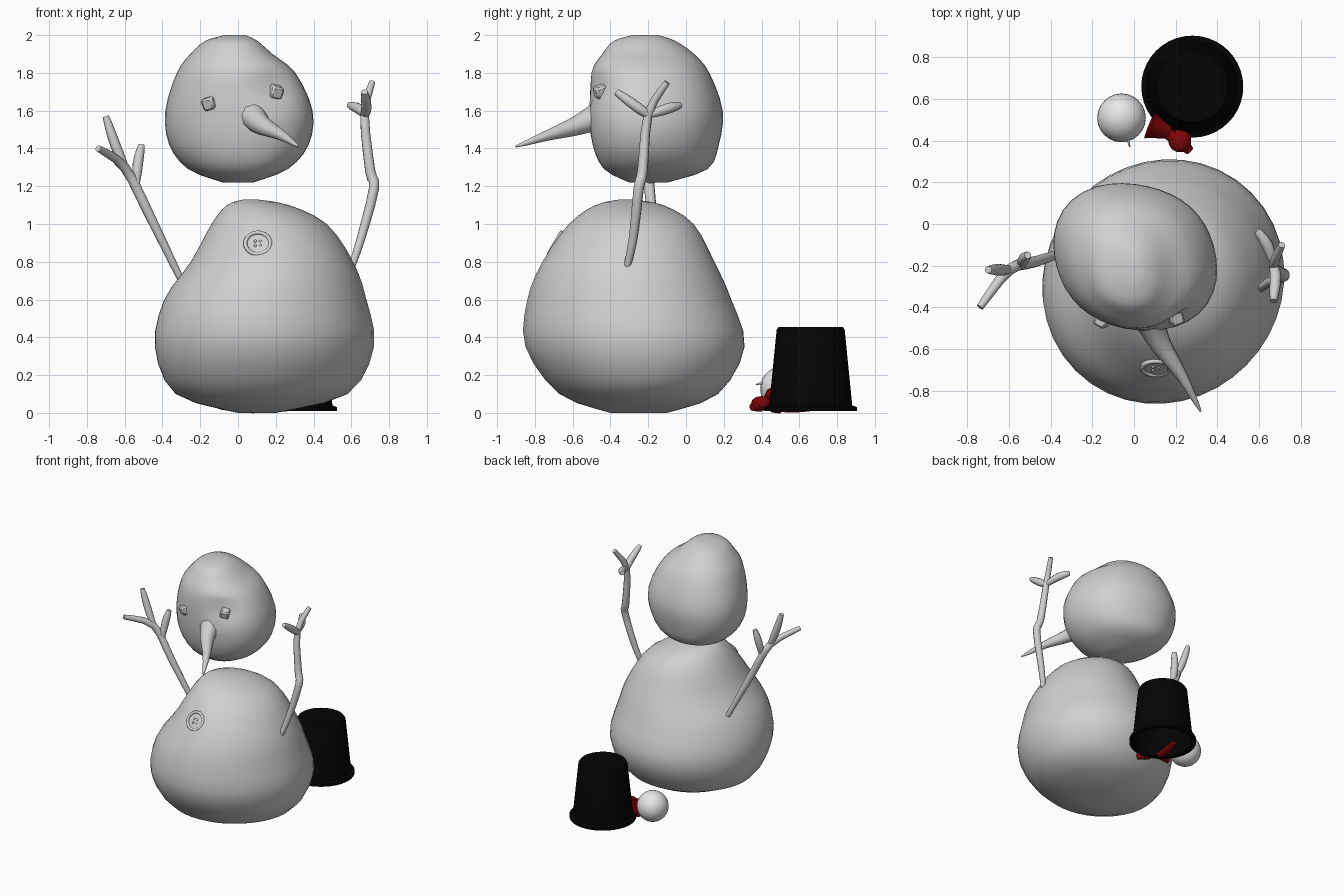
import bpy
import bmesh
from math import sin, cos, tau, exp
from mathutils import Vector

if "Cube" in bpy.data.objects:
    bpy.data.objects.remove(bpy.data.objects["Cube"])


def material(name, red, green, blue):
    mat = bpy.data.materials.new(name)
    mat.use_nodes = True
    colour = (red, green, blue, 1)
    mat.diffuse_color = colour
    mat.node_tree.nodes["Principled BSDF"].inputs["Base Color"].default_value = colour
    return mat


SNOW = material("snow grey", 0.63, 0.63, 0.63)
WHITE = material("white", 0.8, 0.8, 0.8)
BLACK = material("black", 0.001, 0.001, 0.001)
RED = material("red", 0.22, 0.001, 0.002)


def finish(obj, name, mat, angle):
    obj.name = name
    obj.data.materials.append(mat)
    bpy.ops.object.select_all(action="DESELECT")
    obj.select_set(True)
    bpy.context.view_layer.objects.active = obj
    bpy.ops.object.shade_smooth_by_angle(angle=angle)


def skin(name, rings, mat, angle=1):
    """Bridge a list of equal-length point rings and fan-cap both ends."""
    bm = bmesh.new()
    loops = [[bm.verts.new(point) for point in ring] for ring in rings]

    def neighbours(loop):
        return zip(loop, loop[1:] + loop[:1])

    for low, high in zip(loops, loops[1:]):
        for (a, b), (c, d) in zip(neighbours(low), neighbours(high)):
            bm.faces.new((a, b, d, c))
    for loop in (loops[0], loops[-1]):
        hub = bm.verts.new(sum((vert.co for vert in loop), Vector()) / len(loop))
        for a, b in neighbours(loop):
            bm.faces.new((a, b, hub))
    bmesh.ops.recalc_face_normals(bm, faces=bm.faces)
    mesh = bpy.data.meshes.new(name)
    bm.to_mesh(mesh)
    bm.free()
    obj = bpy.data.objects.new(name, mesh)
    bpy.context.collection.objects.link(obj)
    finish(obj, name, mat, angle)


def spline(keys, steps=3):
    """Smooth curve through key vectors of any size."""
    keys = [Vector(key) for key in keys]
    padded = keys[:1] + keys + keys[-1:]
    curve = []
    for before, start, end, after in zip(padded, keys, keys[1:], padded[3:]):
        for step in range(steps):
            t = step / steps
            ease = t * t * (3 - 2 * t)
            bend = (end - before) * (t * (1 - t) ** 2) - (after - start) * (t * t * (1 - t))
            curve.append(start + (end - start) * ease + bend / 2)
    return curve + keys[-1:]


def turns(sides):
    return [tau * i / sides for i in range(sides)]


def lump(name, sections, twist, box, mat, dent=None):
    """Loft oval sections given as height, right, left, front, back."""
    rings = []
    for z, right, left, front, back in spline(sections):
        ring = []
        for a in turns(40):
            reach = (1 + twist * sin(2 * a) + box * (1 - cos(4 * a))) / 2
            point = Vector(((right + left) / 2 + (left - right) * reach * cos(a),
                            (front + back) / 2 + (back - front) * reach * sin(a), z))
            if dent:
                dent(point)
            ring.append(point)
        rings.append(ring)
    skin(name, rings, mat)


def twig_width(t):
    return 0.017 + 0.011 * sin(tau * t / 2)


def tube(name, keys, mat=SNOW, width=twig_width):
    """Sweep a round section along a smooth path, its width set by a rule."""
    path = spline(keys)
    last = len(path) - 1
    rings = []
    for i, point in enumerate(path):
        along = path[min(i + 1, last)] - path[max(i - 1, 0)]
        u = along.cross(Vector((1, 0.1, 0))).normalized()
        v = along.cross(u).normalized()
        rings.append([point + width(i / last) * (u * cos(a) + v * sin(a)) for a in turns(10)])
    skin(name, rings, mat)


def ball(name, loc, radius, mat, flatness=1):
    bpy.ops.mesh.primitive_uv_sphere_add(segments=24, ring_count=14, radius=radius, location=loc)
    bpy.context.object.scale.z = flatness
    finish(bpy.context.object, name, mat, 1)


# Lopsided snow body
lump("body", [
    (0, 0, 0.2, -0.4, -0.1),
    (0.1, -0.33, 0.58, -0.67, 0.17),
    (0.35, -0.44, 0.72, -0.85, 0.31),
    (0.6, -0.39, 0.68, -0.84, 0.24),
    (0.8, -0.25, 0.61, -0.76, 0.15),
    (1, -0.14, 0.47, -0.62, 0.04),
    (1.1, -0.06, 0.27, -0.48, -0.12),
    (1.13, 0.03, 0.1, -0.35, -0.28)], 0.03, 0, SNOW)


# Head, with a shallow eye hollow on the front
def eye_hollow(point):
    if point.y < -0.2:
        point.y += 0.05 * exp(-((point.x - 0.2) / 0.12) ** 2 - ((point.z - 1.73) / 0.08) ** 2)


lump("head", [
    (1.22, -0.08, 0.08, -0.3, -0.1),
    (1.29, -0.26, 0.26, -0.43, 0.11),
    (1.42, -0.36, 0.37, -0.49, 0.17),
    (1.6, -0.38, 0.39, -0.51, 0.19),
    (1.8, -0.32, 0.3, -0.5, 0.12),
    (1.9, -0.25, 0.18, -0.44, 0.04),
    (1.97, -0.17, 0.1, -0.38, -0.06),
    (2, -0.07, 0.04, -0.28, -0.15)], -0.07, 0.02, SNOW, eye_hollow)

# Crooked nose
tube("nose", [(0.08, -0.47, 1.57), (0.13, -0.58, 1.52), (0.23, -0.73, 1.47), (0.32, -0.9, 1.41)],
     width=lambda t: 0.005 + 0.07 * (1 - t))

# Cube eyes
for name, loc, tilt in (("left_eye", (0.2, -0.45, 1.7), 0.2), ("right_eye", (-0.15, -0.46, 1.64), -0.25)):
    bpy.ops.mesh.primitive_cube_add(size=0.066, location=loc, rotation=(0.3, tilt, tilt * 2))
    bpy.context.object.modifiers.new("soft edges", "BEVEL").width = 0.01
    finish(bpy.context.object, name, SNOW, 0.5)

# Button with raised rim and thread stubs
facing = Vector((0, -0.86, 0.5))
turn = facing.to_track_quat("Z", "Y")
centre = Vector((0.105, -0.68, 0.89))
front = centre + facing * 0.015
bpy.ops.mesh.primitive_cylinder_add(radius=0.072, depth=0.03, location=centre, rotation=turn.to_euler())
finish(bpy.context.object, "button", SNOW, 0.5)
bpy.ops.mesh.primitive_torus_add(major_radius=0.066, minor_radius=0.011, major_segments=32,
                                 minor_segments=8, location=front, rotation=turn.to_euler())
finish(bpy.context.object, "button_rim", SNOW, 1)
for side in (-1, 1):
    for level in (-1, 1):
        ball("button_thread", front + turn @ Vector((side, level, 0)) * 0.014, 0.008, SNOW)

# Twig arms: one limb and two twigs each
tube("right_arm", [(-0.29, -0.12, 0.68), (-0.47, -0.18, 1.05), (-0.6, -0.22, 1.3), (-0.74, -0.4, 1.4)])
tube("right_arm_long_twig", [(-0.59, -0.22, 1.28), (-0.65, -0.22, 1.42), (-0.7, -0.22, 1.57)])
tube("right_arm_short_twig", [(-0.54, -0.2, 1.2), (-0.53, -0.17, 1.32), (-0.51, -0.15, 1.42)])
tube("left_arm", [(0.59, -0.32, 0.74), (0.65, -0.28, 0.92), (0.72, -0.25, 1.19), (0.7, -0.23, 1.28),
                  (0.67, -0.2, 1.58), (0.71, -0.1, 1.75)])
tube("left_arm_front_twig", [(0.67, -0.19, 1.57), (0.68, -0.26, 1.62), (0.67, -0.37, 1.7)])
tube("left_arm_back_twig", [(0.67, -0.19, 1.58), (0.64, -0.1, 1.61), (0.59, -0.03, 1.63)])

# Hollow hat standing on its brim
profile = [(0.17, 0.455), (0.18, 0.44), (0.22, 0.04), (0.245, 0.03), (0.245, 0.01), (0.21, 0.01), (0.17, 0.43)]
skin("hat", [[Vector((0.28 + radius * cos(a), 0.66 + radius * sin(a), z)) for a in turns(40)]
             for radius, z in profile], BLACK, 0.6)

# Small ball with a tiny stick
ball("small_ball", (-0.06, 0.51, 0.13), 0.117, WHITE)
tube("small_ball_stick", [(-0.03, 0.41, 0.16), (-0.02, 0.37, 0.15)], width=lambda t: 0.008 - 0.005 * t)

# Red bow: flared loop, knot, round loop, and tails outside and under the hat
tube("bow_flared_loop", [(0.17, 0.44, 0.06), (0.08, 0.48, 0.07)], RED, lambda t: 0.03 + 0.045 * t)
tube("bow_knot", [(0.15, 0.44, 0.06), (0.22, 0.4, 0.05)], RED, lambda t: 0.025 + 0.01 * t)
ball("bow_round_loop", (0.22, 0.4, 0.05), 0.055, RED, 0.7)
tube("bow_tail", [(0.23, 0.39, 0.04), (0.27, 0.35, 0.03)], RED, lambda t: 0.035 - 0.015 * t)
tube("bow_inner_tail", [(0.16, 0.45, 0.03), (0.16, 0.56, 0.03), (0.19, 0.68, 0.03)], RED)
